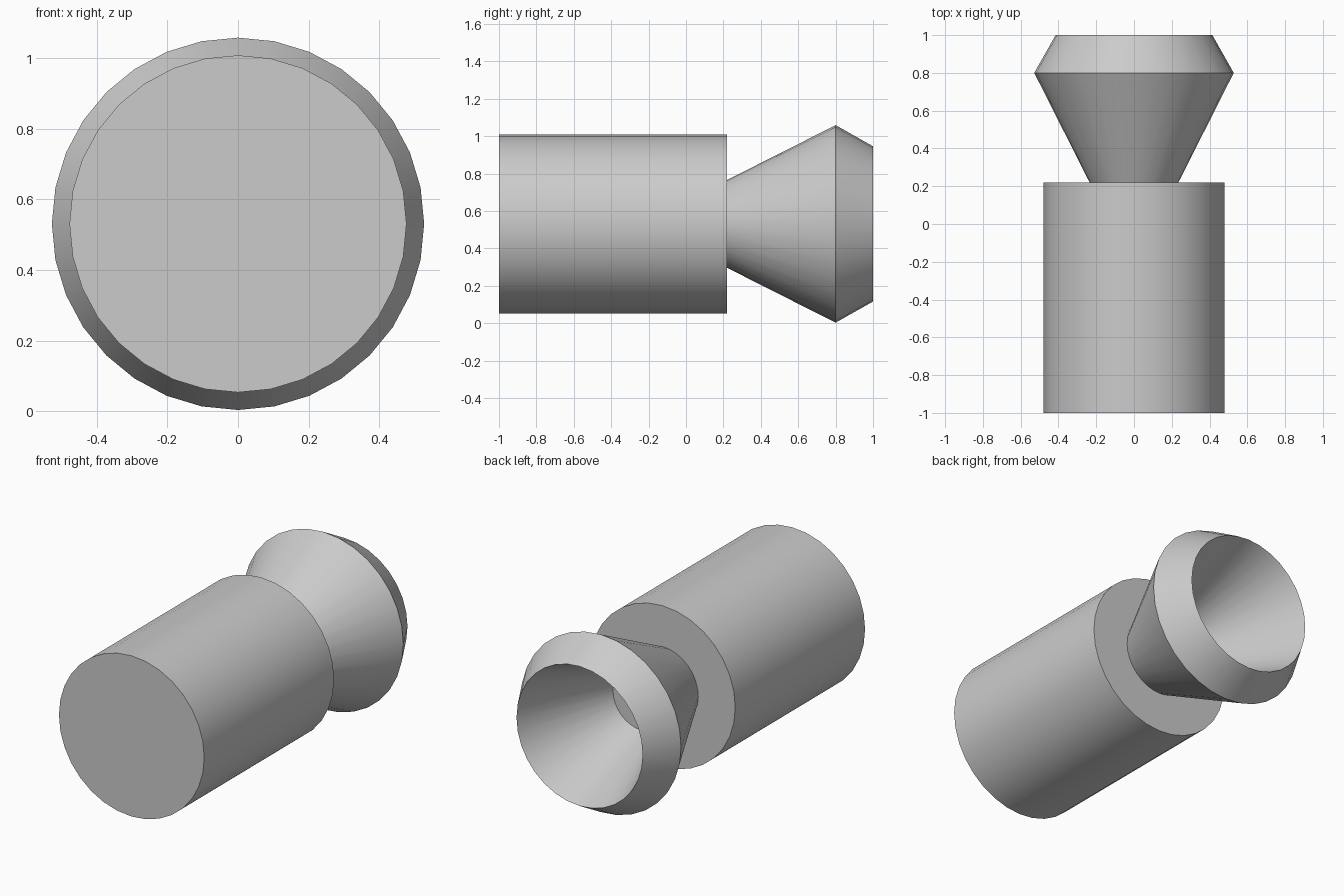
import bpy
import bmesh
import math

old = bpy.data.objects.get("Cube")
if old:
    bpy.data.objects.remove(old, do_unlink=True)

SIDES = 32
CENTRE_Z = 0.531

# Single plain grey
grey = bpy.data.materials.new("plain_grey")
grey.use_nodes = True
colour = (0.6, 0.6, 0.6, 1)
grey.diffuse_color = colour
grey.node_tree.nodes["Principled BSDF"].inputs["Base Color"].default_value = colour


def lathe(name, profile):
    """Revolve (radius, y) pairs about the y axis and cap both ends."""
    bm = bmesh.new()
    rings = []
    for radius, y in profile:
        angles = [math.tau * i / SIDES for i in range(SIDES)]
        rings.append([bm.verts.new((radius * math.sin(a), y, radius * math.cos(a)))
                      for a in angles])
    for a, b in zip(rings, rings[1:]):
        for i in range(SIDES):
            j = (i + 1) % SIDES
            bm.faces.new((a[i], a[j], b[j], b[i]))
    bm.faces.new(rings[0])
    bm.faces.new(rings[-1])
    bmesh.ops.recalc_face_normals(bm, faces=bm.faces)
    mesh = bpy.data.meshes.new(name)
    bm.to_mesh(mesh)
    bm.free()
    mesh.materials.append(grey)
    obj = bpy.data.objects.new(name, mesh)
    obj.location.z = CENTRE_Z
    bpy.context.collection.objects.link(obj)
    bpy.ops.object.select_all(action="DESELECT")
    obj.select_set(True)
    bpy.context.view_layer.objects.active = obj
    bpy.ops.object.shade_smooth_by_angle(angle=math.radians(30))
    return obj


# Main cylinder
lathe("body", [(0.478, -1), (0.478, 0.22)])

# Flared nozzle: neck, widest edge, rim, then the hollow tapering back inside
lathe("nozzle", [(0.235, 0.22), (0.528, 0.8), (0.415, 1), (0.186, 0.42)])
